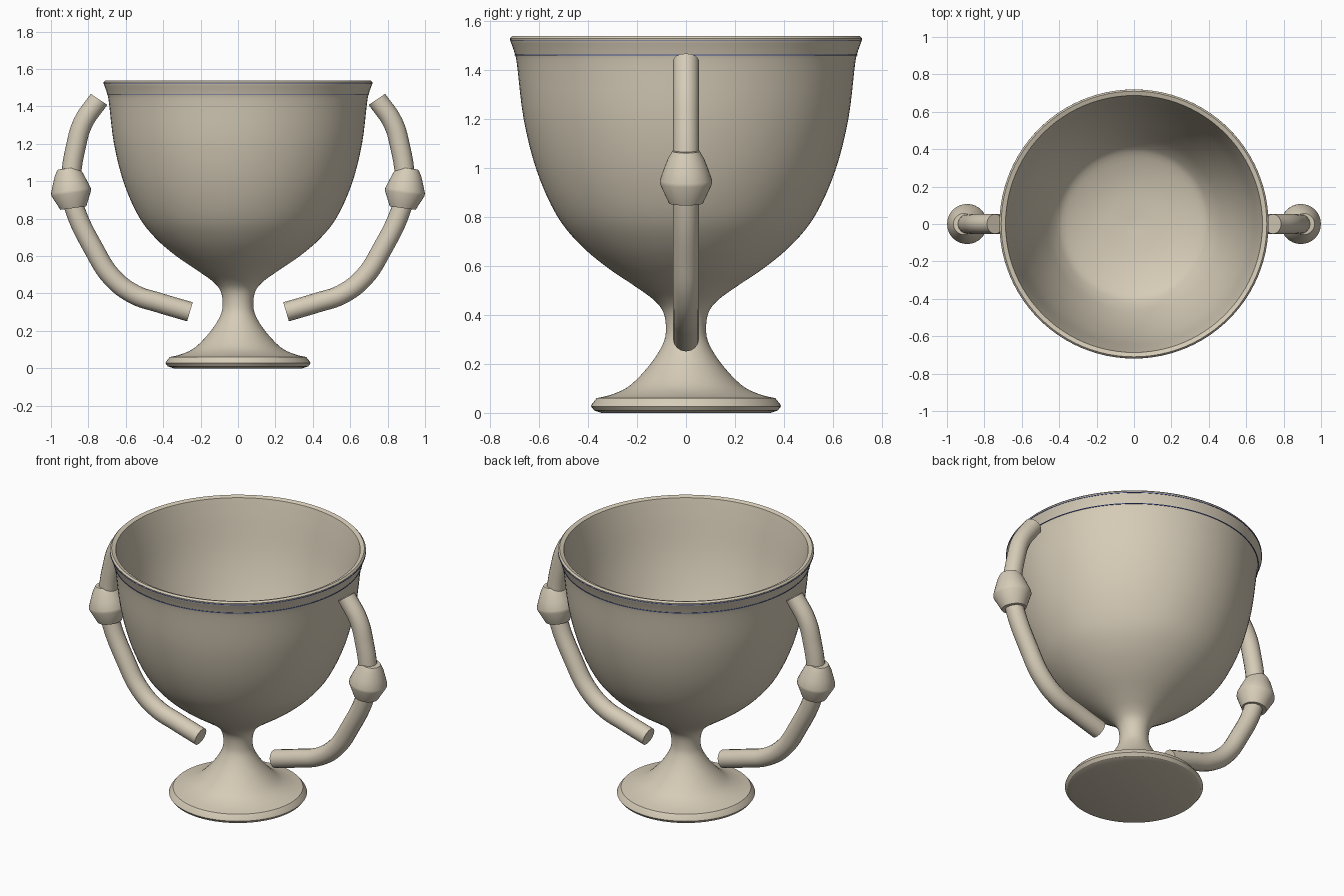
import bpy, bmesh, math
from mathutils import Matrix

if "Cube" in bpy.data.objects:
    bpy.data.objects.remove(bpy.data.objects["Cube"])


def material(name, rgb):
    m = bpy.data.materials.new(name)
    m.diffuse_color = (*rgb, 1)
    m.use_nodes = True
    m.node_tree.nodes["Principled BSDF"].inputs["Base Color"].default_value = m.diffuse_color
    return m


stone = material("warm_stone", (0.67, 0.60, 0.475))
blue = material("blue_trim", (0.06, 0.09, 0.30))


def finish(obj, mat, angle=30):
    obj.data.materials.clear()
    obj.data.materials.append(mat)
    bpy.ops.object.select_all(action='DESELECT')
    obj.select_set(True)
    bpy.context.view_layer.objects.active = obj
    bpy.ops.object.shade_smooth_by_angle(angle=math.radians(angle))


def smooth(pts, n=4):
    """Catmull-Rom curve through profile points."""
    p = [pts[0]] + pts + [pts[-1]]
    out = []
    for i in range(1, len(p) - 2):
        for k in range(n):
            t = k / n
            out.append(tuple(0.5 * (2 * b + (c - a) * t + (2*a - 5*b + 4*c - d) * t*t
                                    + (3*b - a - 3*c + d) * t**3)
                             for a, b, c, d in zip(*p[i-1:i+3])))
    return out + [pts[-1]]


def lathe(name, profile, sides, mat=stone, matrix=Matrix(), closed=False):
    """Revolve (radius, height) points round z; radius 0 makes a pole."""
    bm = bmesh.new()
    verts = [bm.verts.new((r, 0, z)) for r, z in profile]
    ends = verts[1:] + (verts[:1] if closed else [])
    edges = [bm.edges.new(e) for e in zip(verts, ends)]
    bmesh.ops.spin(bm, geom=verts + edges, cent=(0, 0, 0), axis=(0, 0, 1),
                   angle=2 * math.pi, steps=sides, use_duplicate=False)
    bmesh.ops.remove_doubles(bm, verts=bm.verts, dist=1e-4)
    bmesh.ops.recalc_face_normals(bm, faces=bm.faces)
    bm.transform(matrix)
    me = bpy.data.meshes.new(name)
    bm.to_mesh(me)
    bm.free()
    obj = bpy.data.objects.new(name, me)
    bpy.context.collection.objects.link(obj)
    finish(obj, mat)


# Goblet: foot, stem, bowl outside, lip, bowl inside
foot = [(0, 0), (0.345, 0), (0.375, 0.01), (0.388, 0.027), (0.384, 0.036), (0.365, 0.06)]
outside = smooth([(0.365, 0.06), (0.295, 0.078), (0.225, 0.115), (0.145, 0.2), (0.095, 0.28),
                  (0.082, 0.34), (0.092, 0.41), (0.13, 0.46), (0.205, 0.515), (0.33, 0.6),
                  (0.44, 0.695), (0.53, 0.81), (0.61, 0.99), (0.663, 1.2), (0.69, 1.42),
                  (0.7, 1.47), (0.717, 1.518)])
lip = [(0.719, 1.53), (0.71, 1.54), (0.687, 1.532)]
inside = smooth([(0.683, 1.515), (0.663, 1.42), (0.618, 1.2), (0.555, 1.0), (0.485, 0.84),
                 (0.425, 0.74), (0.36, 0.685), (0.2, 0.635), (0, 0.615)])
lathe("goblet", foot + outside[1:] + lip + inside, 96)

# Hairline blue trim rings below the lip
for name, r, z in (("upper_trim_ring", 0.7185, 1.522), ("lower_trim_ring", 0.6995, 1.462)):
    lathe(name, [(r - 0.01, z - 0.002), (r + 0.001, z - 0.002),
                 (r + 0.001, z + 0.002), (r - 0.01, z + 0.002)], 96, blue, closed=True)

# Handles with a knob on each side
path = [(0.743, 1.438), (0.83, 1.31), (0.868, 1.18), (0.89, 1.053), (0.893, 0.95),
        (0.872, 0.85), (0.77, 0.636), (0.674, 0.487), (0.556, 0.396), (0.42, 0.35),
        (0.257, 0.302)]
knob = [(0, 0.125), (0.056, 0.122), (0.075, 0.09), (0.092, 0.045), (0.107, 0.003),
        (0.107, -0.012), (0.07, -0.092), (0, -0.092)]

for side, s in (("left", -1), ("right", 1)):
    cu = bpy.data.curves.new(side + "_handle", 'CURVE')
    cu.dimensions = '3D'
    cu.bevel_depth = 0.053
    cu.bevel_resolution = 6
    cu.resolution_u = 6
    cu.use_fill_caps = True
    sp = cu.splines.new('BEZIER')
    sp.bezier_points.add(len(path) - 1)
    for bp, (x, z) in zip(sp.bezier_points, path):
        bp.co = (s * x, 0, z)
        bp.handle_left_type = bp.handle_right_type = 'AUTO'
    obj = bpy.data.objects.new(side + "_handle", cu)
    bpy.context.collection.objects.link(obj)
    bpy.ops.object.select_all(action='DESELECT')
    obj.select_set(True)
    bpy.context.view_layer.objects.active = obj
    bpy.ops.object.convert(target='MESH')
    obj = bpy.context.view_layer.objects.active
    # weld caps and make normals face outward
    bm = bmesh.new()
    bm.from_mesh(obj.data)
    bmesh.ops.remove_doubles(bm, verts=bm.verts, dist=1e-5)
    bmesh.ops.recalc_face_normals(bm, faces=bm.faces)
    bm.to_mesh(obj.data)
    bm.free()
    finish(obj, stone, 40)
    place = Matrix.Translation((s * 0.893, 0, 0.948)) @ Matrix.Rotation(s * math.radians(8), 4, 'Y')
    lathe(side + "_handle_knob", knob, 32, stone, place)
